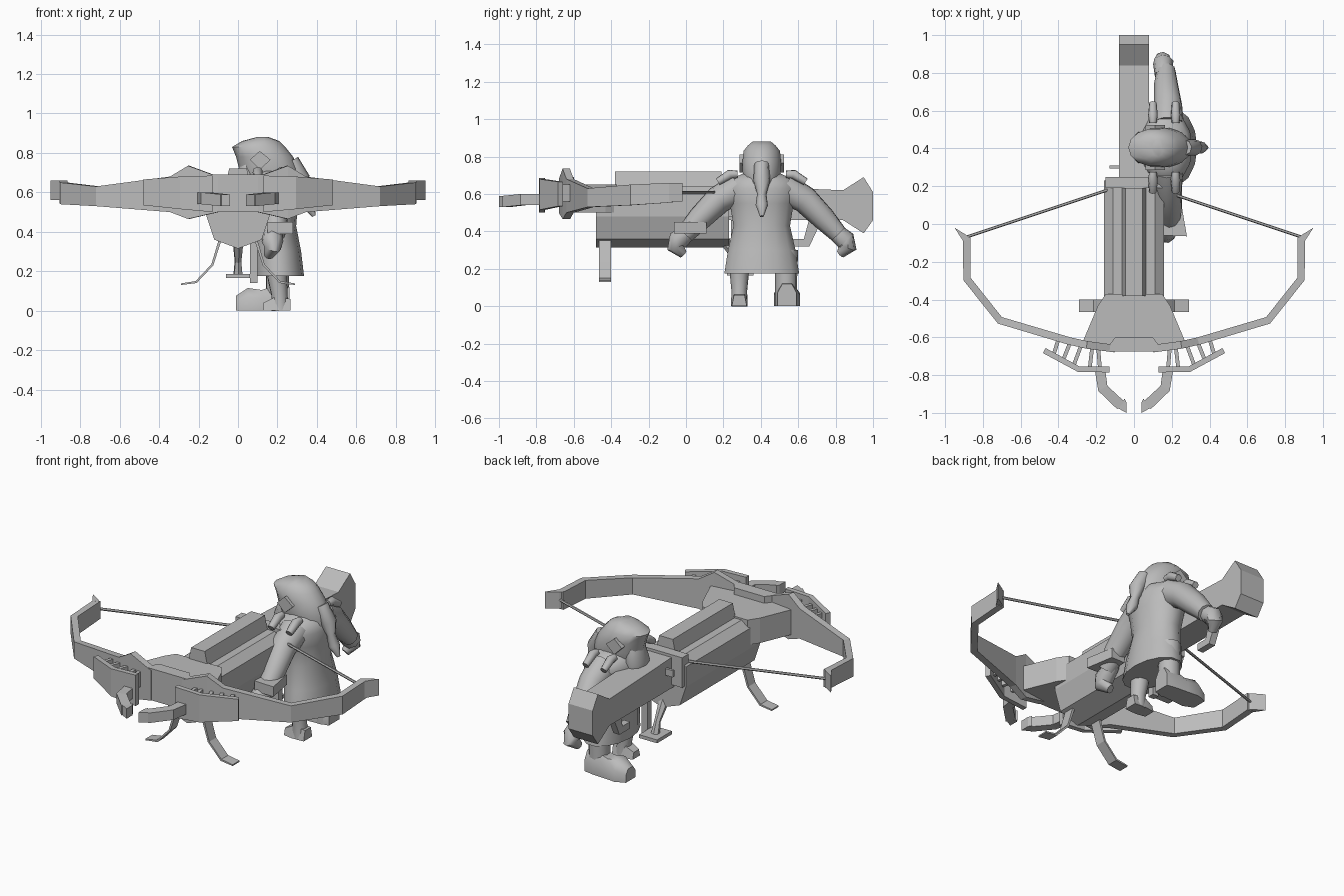
import bpy, bmesh, math
from mathutils import Vector

if "Cube" in bpy.data.objects:
    bpy.data.objects.remove(bpy.data.objects["Cube"])

grey = bpy.data.materials.new("plain grey")
grey.diffuse_color = (0.5, 0.5, 0.5, 1)
grey.use_nodes = True
grey.node_tree.nodes["Principled BSDF"].inputs["Base Color"].default_value = grey.diffuse_color


def finish(name, bm, smooth=False):
    bmesh.ops.recalc_face_normals(bm, faces=bm.faces)
    me = bpy.data.meshes.new(name)
    bm.to_mesh(me)
    bm.free()
    me.materials.append(grey)
    ob = bpy.data.objects.new(name, me)
    bpy.context.collection.objects.link(ob)
    if smooth:
        bpy.context.view_layer.objects.active = ob
        ob.select_set(True)
        bpy.ops.object.shade_smooth_by_angle(angle=math.radians(50))
        ob.select_set(False)
    return ob


def mirror(ob):
    mod = ob.modifiers.new("mirror", 'MIRROR')
    mod.use_axis = (True, False, False)
    return ob


def skin(name, rings, smooth=False):
    """Join equal-sized rings of points and cap both ends."""
    bm = bmesh.new()
    vs = [[bm.verts.new(p) for p in r] for r in rings]
    n = len(rings[0])
    for a, b in zip(vs, vs[1:]):
        for i in range(n):
            bm.faces.new((a[i], a[(i + 1) % n], b[(i + 1) % n], b[i]))
    bm.faces.new(vs[0])
    bm.faces.new(vs[-1])
    return finish(name, bm, smooth)


def prism(name, outline, axis, lo, hi):
    place = {'x': lambda p, t: (t, p[0], p[1]), 'y': lambda p, t: (p[0], t, p[1]),
             'z': lambda p, t: (p[0], p[1], t)}[axis]
    return skin(name, [[place(p, t) for p in outline] for t in (lo, hi)])


def box(name, x, y, z):
    return prism(name, [(x[0], y[0]), (x[1], y[0]), (x[1], y[1]), (x[0], y[1])], 'z', *z)


def wall(name, pts, thick):
    """Upright band along a path of (x, y, low z, high z)."""
    rings = []
    for i, (x, y, lo, hi) in enumerate(pts):
        a, b = pts[max(i - 1, 0)], pts[min(i + 1, len(pts) - 1)]
        d = Vector((b[0] - a[0], b[1] - a[1])).normalized() * thick / 2
        l, r = (x - d.y, y + d.x), (x + d.y, y - d.x)
        rings.append([(*l, lo), (*r, lo), (*r, hi), (*l, hi)])
    return skin(name, rings)


def tube(name, pts, sides=10, smooth=True):
    """Round limb along (x, y, z, radius)."""
    rings = []
    for i, p in enumerate(pts):
        a, b = pts[max(i - 1, 0)], pts[min(i + 1, len(pts) - 1)]
        d = (Vector(b[:3]) - Vector(a[:3])).normalized()
        u = d.cross(Vector((1, 0.1, 0.2))).normalized()
        v = d.cross(u)
        rings.append([Vector(p[:3]) + p[3] * (u * math.cos(t) + v * math.sin(t))
                      for t in (2 * math.pi * k / sides for k in range(sides))])
    return skin(name, rings, smooth)


def stack(name, levels, sides=14):
    """Level ovals of (z, centre x, centre y, x radius, y radius)."""
    return skin(name, [[(cx + rx * math.cos(t), cy + ry * math.sin(t), z)
                        for t in (2 * math.pi * k / sides for k in range(sides))]
                       for z, cx, cy, rx, ry in levels], True)


# Crossbow body
prism("barrel", [(-.16, .48), (-.12, .36), (0, .315), (.12, .36), (.16, .48),
                 (.16, .60), (.11, .64), (-.11, .64), (-.16, .60)], 'y', -.48, .23)
prism("top_rail", [(-.065, .63), (.065, .63), (.045, .72), (-.045, .72)], 'y', -.38, .19)
box("rear_block", (-.15, .15), (.19, .25), (.48, .66))
prism("stock", [(.22, .46), (.84, .46), (.95, .39), (1, .46), (1, .61), (.95, .69),
                (.84, .62), (.22, .645)], 'x', -.08, .08)
prism("trigger_lever", [(.56, .32), (.66, .32), (.73, .47), (.66, .47), (.63, .36), (.56, .36)],
      'x', -.02, .02)
box("side_peg", (-.13, -.07), (.295, .31), (.56, .60))
prism("front_flare", [(-.15, -.37), (.15, -.37), (.19, -.43), (.27, -.62), (.2, -.66),
                      (-.2, -.66), (-.27, -.62), (-.19, -.43)], 'z', .50, .65)
prism("nose_block", [(-.13, -.675), (.13, -.675), (.13, -.64), (.1, -.6), (-.1, -.6),
                     (-.13, -.64)], 'z', .5, .69)

# Bow limbs, string and front guard
mirror(wall("bow_limb", [(.1, -.66, .5, .68), (.25, -.64, .465, .735), (.34, -.62, .5, .68),
                         (.71, -.51, .53, .63), (.885, -.29, .54, .65),
                         (.885, -.07, .555, .66)], .04))
mirror(prism("limb_tip", [(.865, -.08), (.905, -.09), (.95, -.02), (.885, -.06)], 'z', .56, .66))
mirror(tube("bow_string", [(.89, -.07, .61, .008), (.14, .18, .61, .008)], 6, False))
mirror(wall("guard_plate", [(.475, -.67, .535, .665), (.29, -.77, .515, .68),
                            (.13, -.77, .5, .685)], .03))
for i, (x0, x1, y0, y1) in enumerate([(.18, .19, -.77, -.65), (.235, .22, -.77, -.64),
                                      (.32, .275, -.75, -.63), (.375, .335, -.72, -.62),
                                      (.425, .40, -.69, -.61)]):
    mirror(wall(f"guard_slat_{i}", [(x0, y0, .56, .65), (x1, y1, .56, .65)], .02))
mirror(wall("front_claw", [(.18, -.77, .54, .60), (.165, -.87, .54, .60),
                           (.07, -.96, .53, .59)], .055))
mirror(prism("claw_point", [(.05, -.925), (.085, -.975), (.04, -1), (.04, -.945)], 'z', .53, .59))

# Splayed bipod legs
mirror(prism("bipod_leg", [(.08, .37), (.125, .23), (.21, .14), (.29, .13), (.29, .138),
                           (.215, .15), (.135, .235), (.095, .37)], 'y', -.465, -.40))

# Hanging step under the barrel
box("step_plate", (-.06, .06), (.22, .36), (.165, .185))
tube("step_stem", [(0, .29, .18, .025), (0, .27, .25, .018), (0, .2, .36, .03)], 6, False)
box("step_brace", (.06, .10), (.24, .28), (.14, .46))

# Figure: coat, shoulders and head
Y = .405
stack("coat", [(.175, .21, Y, .125, .205), (.3, .2, Y, .12, .185), (.43, .18, Y, .115, .155),
               (.55, .175, Y, .13, .175), (.63, .17, Y, .14, .2), (.68, .17, Y, .12, .17),
               (.71, .165, Y, .08, .1)])
stack("hooded_head", [(.6, .18, Y, .13, .07), (.66, .165, Y, .145, .095), (.72, .155, Y, .15, .105),
                      (.78, .135, Y, .145, .105), (.83, .105, Y, .135, .1),
                      (.86, .115, Y, .095, .075), (.88, .125, Y, .03, .05)])
stack("beard", [(.46, .05, Y, .01, .02), (.55, .05, Y, .05, .06), (.66, .04, Y, .06, .085),
                (.74, .05, Y, .04, .07)], 10)
tube("braid", [(.27, Y, .76, .04), (.32, Y, .67, .045), (.335, Y, .6, .025),
               (.355, Y, .54, .033), (.385, Y, .48, .01)], 8)
for side, label in ((-1, "front"), (1, "rear")):
    # Ear ornaments and shoulder straps
    y = Y + side * .105
    prism(f"{label}_ear_diamond", [(.06, .765), (.11, .715), (.165, .765), (.11, .81)], 'y',
          y - .015, y + .015)
    for x in (.1, .22):
        tube(f"{label}_strap_{x}", [(x, Y + side * .13, .705, .02), (x, Y + side * .17, .705, .026),
                                    (x, Y + side * .235, .665, .02)], 8)
    # Arms and hands
    hx = .17 if side > 0 else .19
    tube(f"{label}_sleeve", [(.18, Y + side * .12, .63, .085), (.18, Y + side * .23, .57, .075),
                             (hx, Y + side * .33, .47, .065), (hx, Y + side * .41, .385, .05)])
    hx -= .015
    tube(f"{label}_hand", [(hx, Y + side * .38, .41, .045), (hx, Y + side * .45, .35, .055),
                           (hx, Y + side * .465, .32, .045), (hx - .02, Y + side * .42, .28, .025)], 8)
prism("front_cuff", [(.15, -.06), (.28, -.065), (.25, .11), (.16, .11)], 'z', .39, .45)

# Legs and boots
tube("front_leg", [(.2, .285, .3, .06), (.2, .285, .16, .05), (.21, .285, .08, .042),
                   (.215, .285, 0, .045)])
tube("rear_leg", [(.2, .535, .3, .065), (.2, .535, .16, .06), (.2, .535, .03, .06),
                  (.2, .535, 0, .06)])
skin("rear_boot", [[(x, .54 - w, 0), (x, .54 + w, 0), (x, .54 + w, h * .6), (x, .54 + w * .5, h),
                    (x, .54 - w * .5, h), (x, .54 - w, h * .6)]
                   for x, w, h in ((-.01, .045, .075), (.05, .07, .115), (.12, .065, .105),
                                   (.2, .06, .13), (.26, .05, .12))], True)
skin("front_boot", [[(x, .285 - w, 0), (x, .285 + w, 0), (x, .285 + w * .7, h),
                     (x, .285 - w * .7, h)]
                    for x, w, h in ((.13, .035, .04), (.19, .045, .07), (.265, .04, .06))], True)
